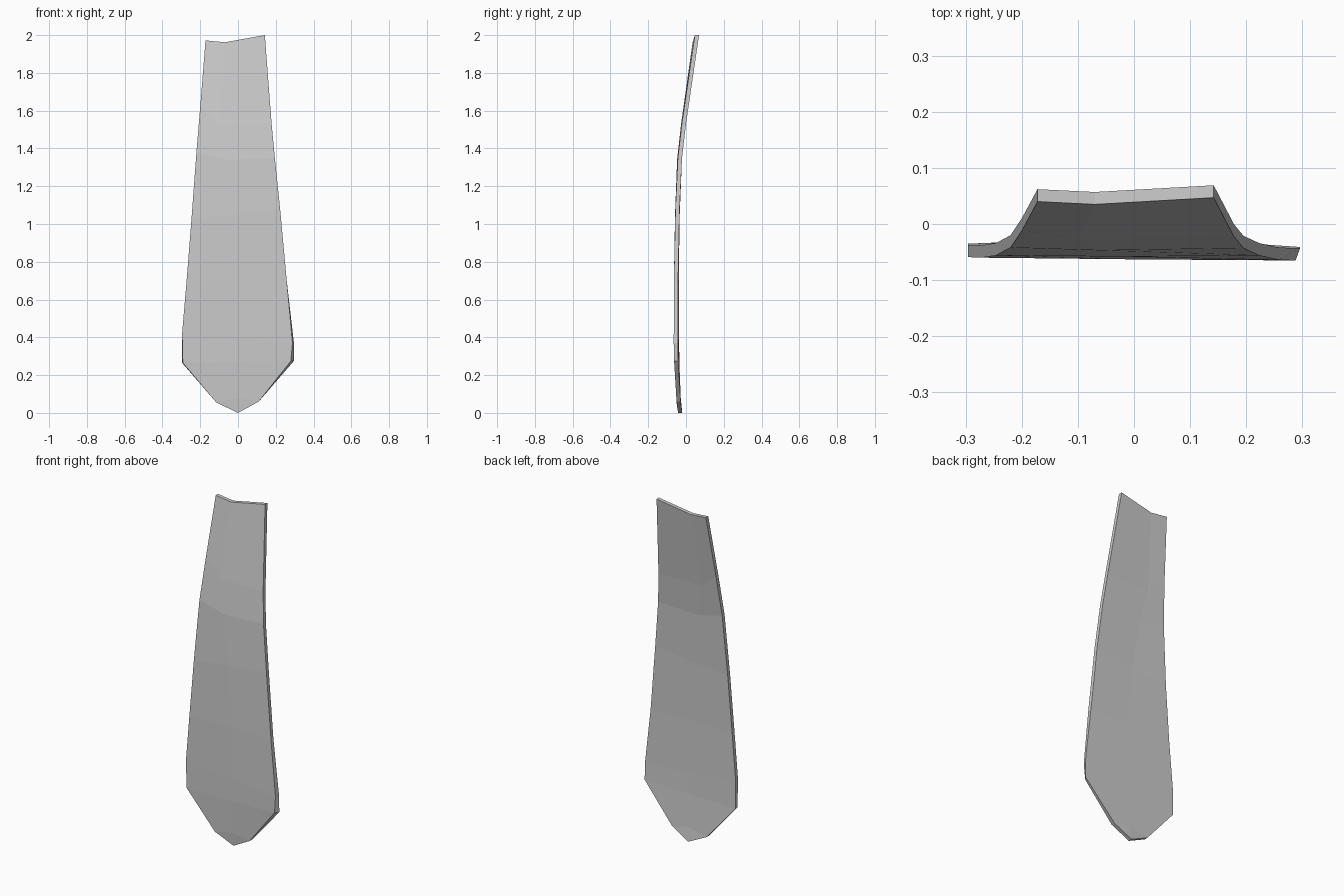
import bpy, bmesh

if "Cube" in bpy.data.objects:
    bpy.data.objects.remove(bpy.data.objects["Cube"])

# Front-face rows, top to bottom: (left, middle, right) points as (x, y, z)
rows = [
    [(-.172, .040, 1.972), (-.07, .035, 1.962), (.142, .047, 2.0)],
    [(-.200, -.012, 1.62), (-.10, -.026, 1.53), (.178, -.022, 1.53)],
    [(-.220, -.042, 1.38), (-.06, -.047, 1.34), (.195, -.043, 1.35)],
    [(-.246, -.056, 1.03), (-.02, -.058, 1.05), (.223, -.056, 1.08)],
    [(-.272, -.060, .70), (0, -.063, .70), (.258, -.064, .70)],
    [(-.296, -.059, .42), (0, -.062, .40), (.288, -.065, .37)],
    [(-.292, -.057, .265), (0, -.060, .27), (.280, -.063, .275)],
    [(-.115, -.050, .055), (0, -.050, .08), (.110, -.050, .06)],
]
tip = (0, -.042, 0)
thickness = .022

bm = bmesh.new()


def panel(back):
    """One skin of the blade; the back skin is offset and flares at the lower sides."""
    def vert(p, side=0):
        x, y, z = p
        if back:
            y += thickness
            if side and .2 < z < .5:
                x = side * .296
        return bm.verts.new((x, y, z))

    grid = [[vert(p, i - 1) for i, p in enumerate(r)] for r in rows]
    end = vert(tip)
    faces = [(a[i], a[i + 1], b[i + 1], b[i])
             for a, b in zip(grid, grid[1:]) for i in (0, 1)]
    faces += [(grid[-1][i], grid[-1][i + 1], end) for i in (0, 1)]
    for f in faces:
        bm.faces.new(f)
    # Ordered rim loop
    return grid[0] + [r[2] for r in grid[1:]] + [end] + [r[0] for r in grid[:0:-1]]


# Front and back skins joined by a rim
front, rear = panel(False), panel(True)
n = len(front)
for i in range(n):
    j = (i + 1) % n
    bm.faces.new((front[i], front[j], rear[j], rear[i]))
bmesh.ops.recalc_face_normals(bm, faces=bm.faces)

mesh = bpy.data.meshes.new("curved_tapered_panel")
bm.to_mesh(mesh)
bm.free()
obj = bpy.data.objects.new("curved_tapered_panel", mesh)
bpy.context.collection.objects.link(obj)
